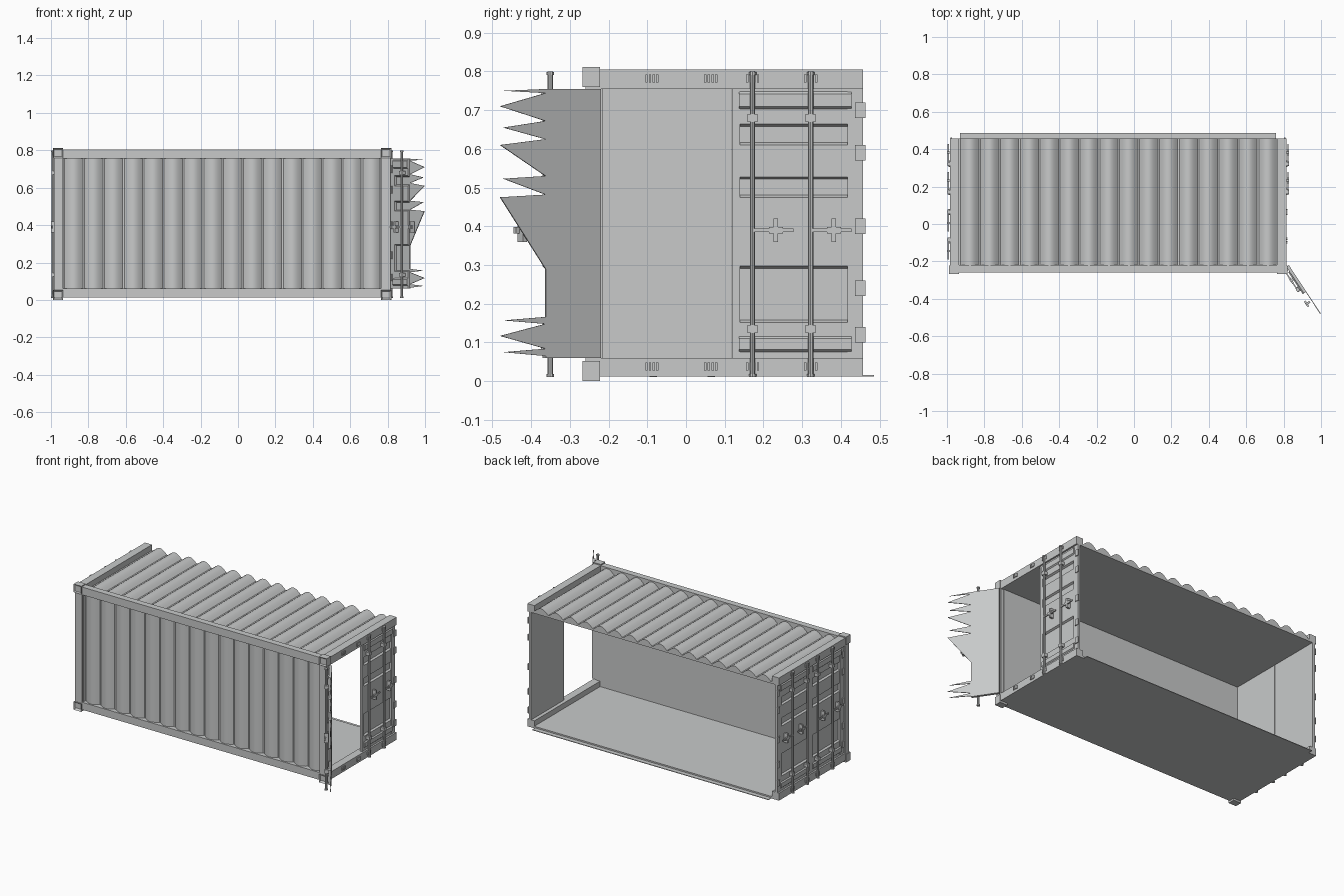
import bpy, bmesh, math
from mathutils import Matrix, Vector

cube = bpy.data.objects.get("Cube")
if cube:
    bpy.data.objects.remove(cube, do_unlink=True)

grey = bpy.data.materials.new("painted grey steel")
grey.use_nodes = True
grey.diffuse_color = (0.58, 0.59, 0.59, 1)
grey.node_tree.nodes["Principled BSDF"].inputs["Base Color"].default_value = grey.diffuse_color


def frame(origin, a, b, c):
    """Matrix whose columns are the three local axes and the origin."""
    m = Matrix.Identity(4)
    for i, v in enumerate((a, b, c, origin)):
        m.col[i].xyz = Vector(v)
    return m


WORLD = Matrix.Identity(4)
X, Y, Z = (1, 0, 0), (0, 1, 0), (0, 0, 1)


def finish(name, bm, m=WORLD, smooth=False):
    bm.transform(m)
    bmesh.ops.recalc_face_normals(bm, faces=bm.faces)
    mesh = bpy.data.meshes.new(name)
    bm.to_mesh(mesh)
    bm.free()
    mesh.materials.append(grey)
    ob = bpy.data.objects.new(name, mesh)
    bpy.context.collection.objects.link(ob)
    if smooth:
        bpy.ops.object.select_all(action='DESELECT')
        ob.select_set(True)
        bpy.context.view_layer.objects.active = ob
        bpy.ops.object.shade_smooth_by_angle(angle=math.radians(30))
    return ob


def add_box(bm, x0, x1, y0, y1, z0, z1):
    size = Matrix.Diagonal((x1 - x0, y1 - y0, z1 - z0, 1))
    place = Matrix.Translation(((x0 + x1) / 2, (y0 + y1) / 2, (z0 + z1) / 2))
    return bmesh.ops.create_cube(bm, size=1, matrix=place @ size)["verts"]


def boxes(name, items, m=WORLD):
    bm = bmesh.new()
    for item in items:
        add_box(bm, *item)
    return finish(name, bm, m)


def prism(name, points, c0, c1, m=WORLD, smooth=False):
    """Outline in local a, b swept along local c."""
    bm = bmesh.new()
    face = bm.faces.new([bm.verts.new((a, b, c0)) for a, b in points])
    swept = bmesh.ops.extrude_face_region(bm, geom=[face])["geom"]
    bmesh.ops.translate(bm, vec=(0, 0, c1 - c0),
                        verts=[v for v in swept if isinstance(v, bmesh.types.BMVert)])
    return finish(name, bm, m, smooth)


# Main dimensions
LEFT, RIGHT, FRONT, CUT = -0.985, 0.815, -0.26, 0.457
POST, HINGE = 0.05, -0.22
LOW, SILL, HEAD, TOP = 0.012, 0.06, 0.755, 0.805
ENDS = ((LEFT, LEFT + POST), (RIGHT - POST, RIGHT))

# Frame rails and posts
rails = ((LOW, SILL), (HEAD, TOP))
boxes("side_rails", [(LEFT, RIGHT, FRONT, HINGE, a, b) for a, b in rails])
boxes("end_rails", [(*e, FRONT, CUT, a, b) for e in ENDS for a, b in rails])
boxes("corner_posts", [(*e, FRONT, HINGE, LOW, TOP) for e in ENDS])

# Corner castings with pressed sockets
for x0, x1 in ((LEFT - 0.005, LEFT + 0.05), (RIGHT - 0.05, RIGHT + 0.005)):
    for z0, z1 in ((0, 0.052), (0.76, 0.812)):
        bm = bmesh.new()
        add_box(bm, x0, x1, -0.267, -0.222, z0, z1)
        bmesh.ops.recalc_face_normals(bm, faces=bm.faces)
        bmesh.ops.inset_individual(bm, faces=[f for f in bm.faces if f.normal.y < -0.5],
                                   thickness=0.015, depth=-0.012)
        finish("corner_casting", bm)

# Floor with a thin lip, ceiling and inner linings
boxes("floor", [(LEFT + 0.01, RIGHT - 0.01, FRONT + 0.01, CUT, LOW, 0.025),
                (-0.93, 0.76, CUT - 0.01, 0.486, LOW, 0.016)])
boxes("ceiling", [(LEFT + 0.02, RIGHT - 0.02, HINGE, CUT, HEAD, 0.764)])
boxes("side_lining", [(LEFT + 0.02, RIGHT - 0.02, -0.224, -0.215, 0.02, HEAD)])


# Corrugated roof and side panel
def ribs(depth, count=16, steps=8):
    x0, x1 = LEFT + POST, RIGHT - POST
    pitch = (x1 - x0) / count
    pts = [(x0, -0.005)]
    for i in range(count):
        pts.append((x0 + i * pitch, 0))
        for s in range(steps + 1):
            t = s / steps
            pts.append((x0 + (i + 0.08 + 0.92 * t) * pitch, depth * math.sin(math.pi * t)))
        if i < count - 1:
            pts.pop()
    return pts + [(x1, -0.005)]


prism("roof_panel", ribs(0.03), HINGE, CUT, frame((0, 0, 0.768), X, Z, Y), True)
prism("side_panel", ribs(0.024), SILL, HEAD, frame((0, -0.228, 0), X, (0, -1, 0), Z), True)
boxes("side_panel_trim", [(LEFT + POST, LEFT + POST + 0.006, -0.25, HINGE, SILL, HEAD),
                          (RIGHT - POST - 0.006, RIGHT - POST, -0.25, HINGE, SILL, HEAD)])


# Doors: local axes are u from the hinge, w outward, z up
def rod(bm, u, w, z0, z1, r):
    bmesh.ops.create_cone(bm, cap_ends=True, segments=10, radius1=r, radius2=r, depth=z1 - z0,
                          matrix=Matrix.Translation((u, w, (z0 + z1) / 2)))


def pressed_outline():
    """Door section: raised beads near top and bottom, recesses between."""
    base, s = 0.016, 0.006
    pts = [(0, SILL), (base, SILL)]
    for z0, z1, w in ((0.076, 0.116, 0.023), (0.152, 0.297, 0.004), (0.475, 0.528, 0.004),
                      (0.61, 0.664, 0.004), (0.703, 0.748, 0.023)):
        pts += [(base, z0), (w, z0 + s), (w, z1 - s), (base, z1)]
    return pts + [(base, HEAD), (0, HEAD)]


def door(name, origin, u, w, width=0.338, bars=(0.135, 0.285)):
    m = frame(origin, u, w, Z)
    prism(name + "_panel", pressed_outline(), 0.03, min(0.32, width), frame(origin, w, Z, u))
    stiles = [(0, 0.04, 0, 0.017, SILL, HEAD)]
    if width > 0.32:
        stiles.append((0.318, width, 0, 0.017, SILL, HEAD))
    boxes(name + "_stiles", stiles, m)
    boxes(name + "_hinges", [(-0.006, 0.02, 0.015, 0.022, z, z + 0.04)
                             for z in (0.1, 0.22, 0.38, 0.57, 0.68)], m)
    # Locking bars with collars and end cams
    bm = bmesh.new()
    for b in bars:
        rod(bm, b, 0.032, 0.015, 0.8, 0.007)
        for z in (0.135, 0.68):
            add_box(bm, b - 0.013, b + 0.013, 0.014, 0.04, z - 0.01, z + 0.01)
        for z in (0.015, 0.795):
            rod(bm, b, 0.032, z - 0.004, z + 0.004, 0.01)
    finish(name + "_lock_bars", bm, m, True)
    # Levers and their catches
    levers = []
    for b, catch in ((0.135, 0.075), (0.285, 0.225)):
        if b in bars:
            levers.append((b - 0.105, b, 0.032, 0.038, 0.385, 0.394))
        levers.append((catch - 0.006, catch + 0.006, 0.014, 0.041, 0.36, 0.42))
        levers.append((catch - 0.018, catch + 0.018, 0.03, 0.04, 0.382, 0.398))
    boxes(name + "_handles", levers, m)


back_hinge = (0, -1, 0)
door("fixed_door", (RIGHT - 0.027, CUT, 0), back_hinge, X)
door("end_door_back", (LEFT + 0.027, CUT, 0), back_hinge, (-1, 0, 0))
door("end_door_front", (LEFT + 0.027, HINGE, 0), Y, (-1, 0, 0))

# Swung open door with a torn edge
swing = math.radians(-56.6)
along = (math.cos(swing), math.sin(swing), 0)
outward = (math.sin(swing), -math.cos(swing), 0)
start = (0.828, HINGE, 0)
door("open_door", start, along, outward, 0.17, (0.135,))
torn = [(0.16, 0.755)]
for tip_u, tip_z, root_z in ((0.3, 0.75, 0.744), (0.31, 0.71, 0.672), (0.3, 0.655, 0.625),
                             (0.31, 0.61, 0.53), (0.3, 0.523, 0.482), (0.31, 0.475, 0.29),
                             (0.17, 0.28, 0.166), (0.3, 0.157, 0.148), (0.31, 0.117, 0.084),
                             (0.3, 0.075, 0.065)):
    torn += [(tip_u, tip_z), (0.17, root_z)]
prism("torn_edge", torn + [(0.16, 0.065)], 0, 0.004, frame(start, along, Z, outward))

# Lock keepers on the end rails
keepers = []
for x0, x1 in ((LEFT - 0.006, LEFT + 0.01), (RIGHT - 0.01, RIGHT + 0.006)):
    for y in (-0.088, 0.064, 0.172, 0.322):
        for z in (0.038, 0.782):
            keepers += [(x0, x1, y + d - 0.003, y + d + 0.003, z - 0.01, z + 0.01)
                        for d in (-0.014, -0.005, 0.005, 0.014)]
boxes("lock_keepers", keepers)
